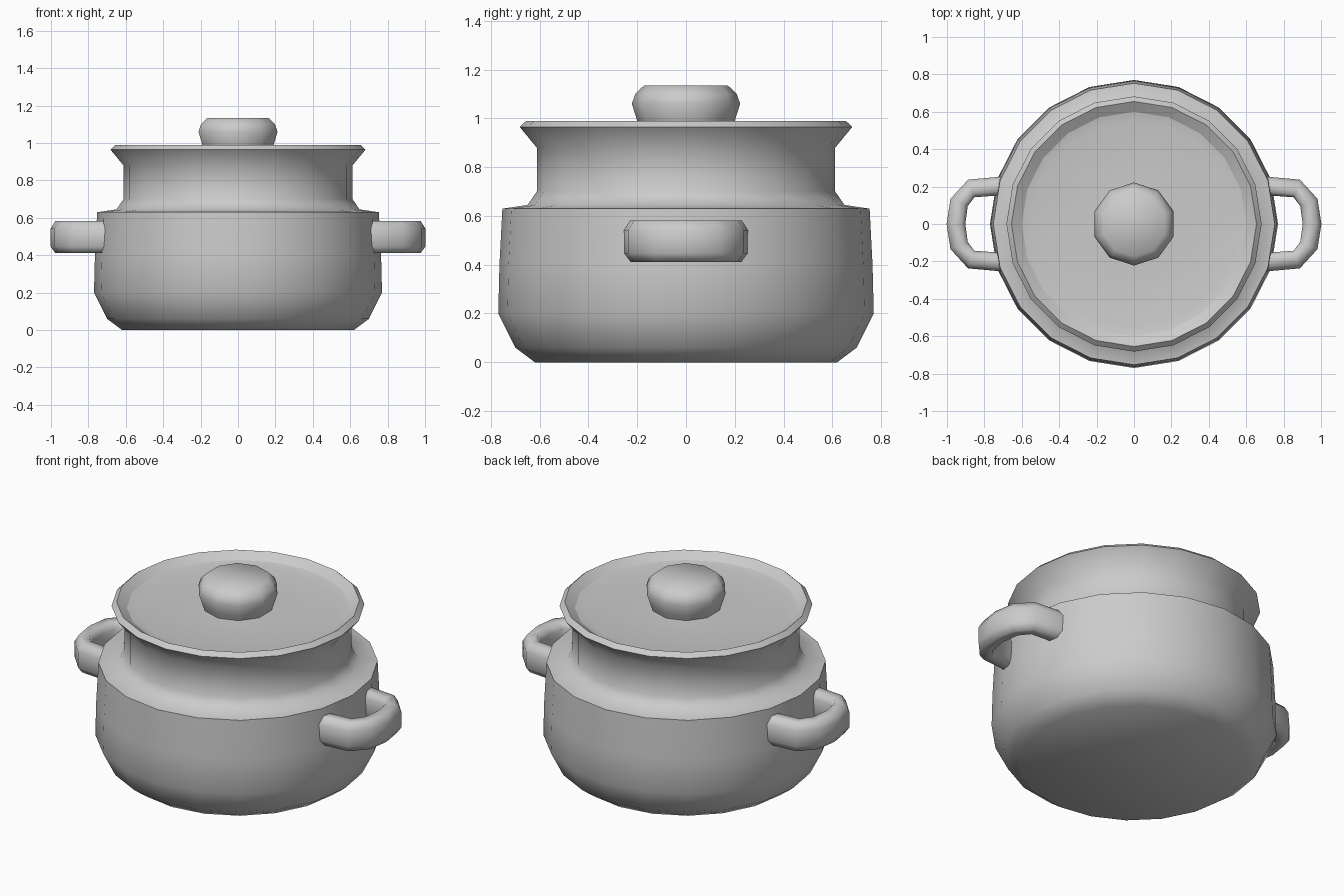
import bpy, bmesh, math
from mathutils import Vector

if "Cube" in bpy.data.objects:
    bpy.data.objects.remove(bpy.data.objects["Cube"])


def finish(name, bm, angle):
    bmesh.ops.remove_doubles(bm, verts=bm.verts, dist=0.0005)
    bmesh.ops.recalc_face_normals(bm, faces=bm.faces)
    mesh = bpy.data.meshes.new(name)
    bm.to_mesh(mesh)
    bm.free()
    obj = bpy.data.objects.new(name, mesh)
    bpy.context.collection.objects.link(obj)
    bpy.ops.object.select_all(action='DESELECT')
    obj.select_set(True)
    bpy.context.view_layer.objects.active = obj
    bpy.ops.object.shade_smooth_by_angle(angle=math.radians(angle))
    return obj


def skin(bm, rings, closed_path=False):
    """Bridge successive rings of vertices with quads."""
    n = len(rings[0])
    for a, b in zip(rings, rings[1:]):
        for i in range(n):
            j = (i + 1) % n
            bm.faces.new((a[i], a[j], b[j], b[i]))


def lathe(name, profile, sides, cap_start=True, cap_end=True, angle=65):
    bm = bmesh.new()
    rings = []
    for r, z in profile:
        rings.append([bm.verts.new((r * math.sin(math.tau * i / sides),
                                    r * math.cos(math.tau * i / sides), z))
                      for i in range(sides)])
    skin(bm, rings)
    if cap_start:
        bm.faces.new(rings[0])
    if cap_end:
        bm.faces.new(rings[-1])
    return finish(name, bm, angle)


def handle(name, side):
    # loop path in plan, and a chamfered cross-section (outward, up)
    path = [(0.69, 0.205), (0.87, 0.19), (0.935, 0.115), (0.952, 0),
            (0.935, -0.115), (0.87, -0.19), (0.69, -0.205)]
    section = [(0.05, -0.05), (0.05, 0.045), (0.025, 0.085), (-0.03, 0.085),
               (-0.05, 0.05), (-0.05, -0.05), (-0.03, -0.085), (0.025, -0.085)]
    pts = [Vector(p) for p in path]
    bm = bmesh.new()
    rings = []
    for i, p in enumerate(pts):
        t = (pts[min(i + 1, len(pts) - 1)] - pts[max(i - 1, 0)]).normalized()
        out = Vector((-t.y, t.x))
        rings.append([bm.verts.new((side * (p.x + out.x * o),
                                    p.y + out.y * o, 0.497 + z))
                      for o, z in section])
    skin(bm, rings)
    bm.faces.new(rings[0])
    bm.faces.new(rings[-1])
    return finish(name, bm, 65)


# pot: rounded belly, shoulder, neck and flared rim
lathe("pot_body", [(0.62, 0), (0.70, 0.06), (0.77, 0.20), (0.765, 0.40),
                   (0.753, 0.63), (0.65, 0.645), (0.612, 0.70), (0.612, 0.88),
                   (0.682, 0.965), (0.655, 0.99), (0.60, 0.955)],
      20, cap_end=False)

# slightly domed lid recessed in the rim
lathe("lid", [(0.60, 0.955), (0.55, 0.945), (0.20, 0.96)], 20, cap_start=False)

# lid knob
lathe("lid_knob", [(0.185, 0.95), (0.20, 0.99), (0.222, 1.06),
                   (0.208, 1.10), (0.172, 1.135)], 10, cap_start=False)

# side handles
handle("handle_right", 1)
handle("handle_left", -1)
